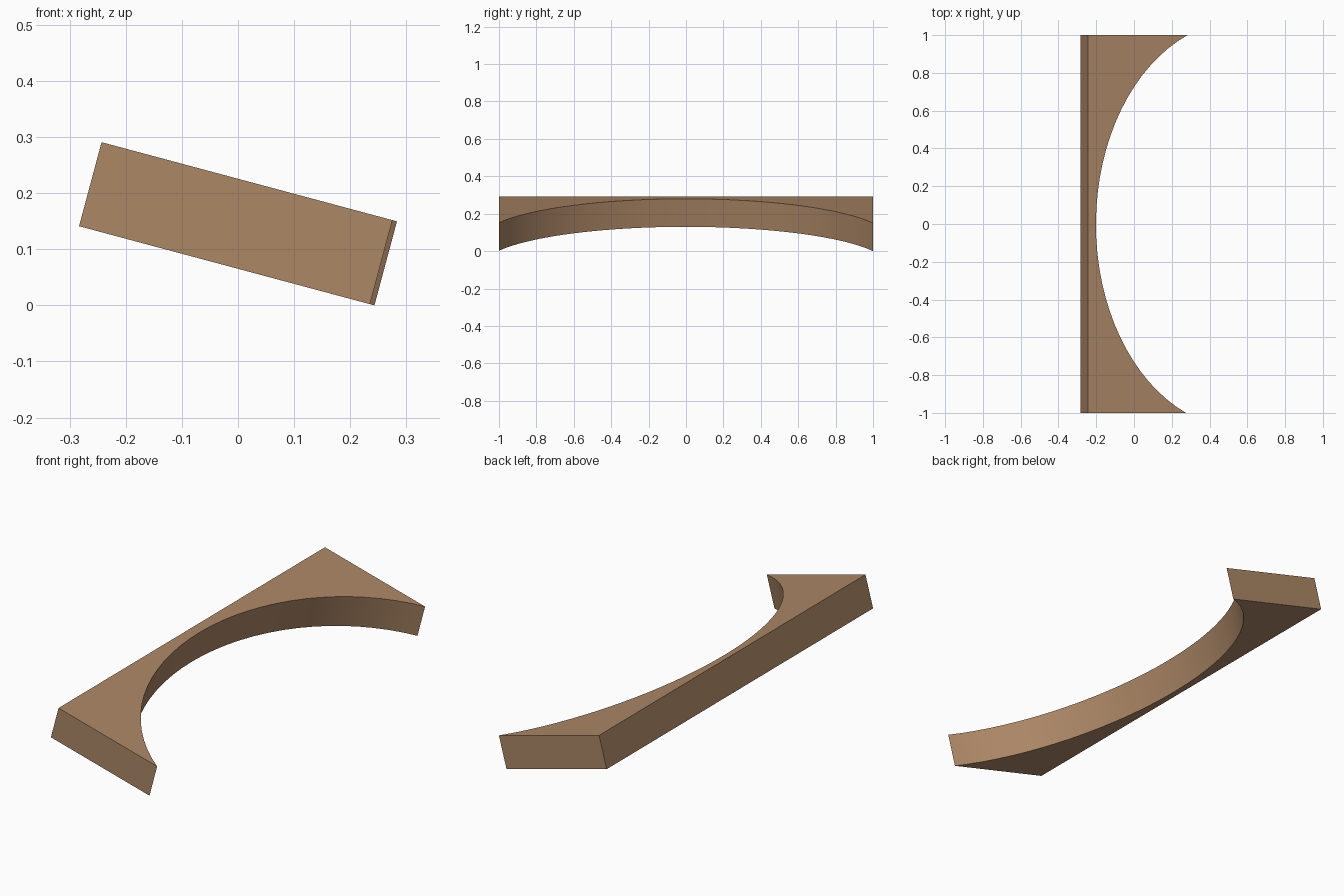
import bpy, bmesh, math

if "Cube" in bpy.data.objects:
    bpy.data.objects.remove(bpy.data.objects["Cube"])

TILT = math.radians(15)
THICK = 0.155
APEX, DEPTH, HALF, YC = 0.043, 0.80, 1.08, -0.0023   # elliptical cut-out
SEGS = 32

# Flat profile: straight back edge, elliptical hollow on the front edge
t0 = math.asin((-1 - YC) / HALF)
t1 = math.asin((1 - YC) / HALF)
profile = [(0, 1), (0, -1)]
for i in range(SEGS + 1):
    t = t0 + (t1 - t0) * i / SEGS
    profile.append((APEX + DEPTH * (1 - math.cos(t)), YC + HALF * math.sin(t)))

# Extrude the profile downwards into a slab
bm = bmesh.new()
top = bm.faces.new([bm.verts.new((x, y, 0)) for x, y in profile])
ext = bmesh.ops.extrude_face_region(bm, geom=[top], use_keep_orig=True)
verts = [g for g in ext["geom"] if isinstance(g, bmesh.types.BMVert)]
bmesh.ops.translate(bm, verts=verts, vec=(0, 0, -THICK))
bmesh.ops.recalc_face_normals(bm, faces=bm.faces)
mesh = bpy.data.meshes.new("curved_slab")
bm.to_mesh(mesh)
bm.free()

slab = bpy.data.objects.new("curved_slab", mesh)
bpy.context.collection.objects.link(slab)

# Tilt the slab forward and rest its lowest edge on the ground
length = max(p[0] for p in profile)
height = length * math.sin(TILT) + THICK * math.cos(TILT)
width = length * math.cos(TILT) + THICK * math.sin(TILT)
slab.rotation_euler = (0, TILT, 0)
slab.location = (-width / 2 + THICK * math.sin(TILT), 0, height)

# Wood colour
wood = bpy.data.materials.new("brown_wood")
wood.diffuse_color = (0.413, 0.242, 0.133, 1)
wood.use_nodes = True
wood.node_tree.nodes["Principled BSDF"].inputs["Base Color"].default_value = wood.diffuse_color
mesh.materials.append(wood)

# Smooth hollow, sharp edges elsewhere
bpy.context.view_layer.objects.active = slab
slab.select_set(True)
bpy.ops.object.shade_smooth_by_angle(angle=math.radians(30))
